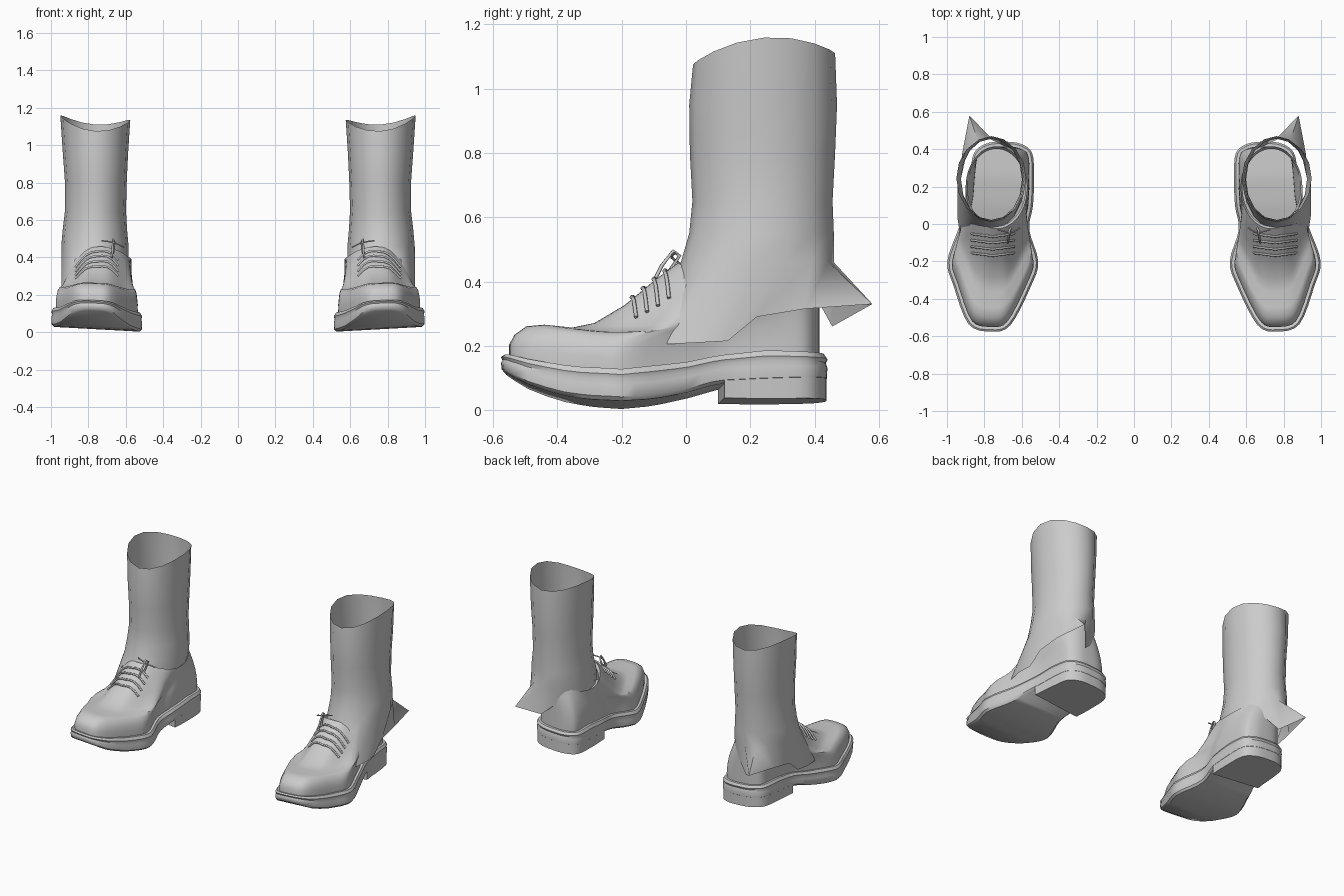
import bpy, bmesh, math
from mathutils import Vector
from mathutils.bvhtree import BVHTree

cube = bpy.data.objects.get("Cube")
if cube:
    bpy.data.objects.remove(cube)

grey = bpy.data.materials.new("light_grey")
grey.use_nodes = True
grey.diffuse_color = (0.6, 0.6, 0.6, 1)
grey.node_tree.nodes["Principled BSDF"].inputs["Base Color"].default_value = grey.diffuse_color


def finish(name, bm, angle=40):
    """Turn a bmesh into a smooth-shaded object mirrored to the other foot."""
    bmesh.ops.recalc_face_normals(bm, faces=bm.faces)
    mesh = bpy.data.meshes.new(name)
    bm.to_mesh(mesh)
    mesh.materials.append(grey)
    mesh.shade_smooth()
    mesh.set_sharp_from_angle(angle=math.radians(angle))
    ob = bpy.data.objects.new(name, mesh)
    bpy.context.collection.objects.link(ob)
    ob.modifiers.new("other_foot", 'MIRROR').use_mirror_merge = False
    return ob


def loft(bm, rings):
    """Skin a list of closed rings and return their vertices."""
    loops = [[bm.verts.new(p) for p in ring] for ring in rings]
    for a, b in zip(loops, loops[1:]):
        for i in range(len(a)):
            j = (i + 1) % len(a)
            bm.faces.new((a[i], a[j], b[j], b[i]))
    return loops


def cap(bm, loop):
    """Close a ring that is paired left to right with strips."""
    n = len(loop)
    for i in range(n // 2):
        quad = [loop[i], loop[i + 1], loop[(n - i - 1) % n], loop[-i]]
        bm.faces.new(list(dict.fromkeys(quad)))


def curve_at(points, y):
    """Smoothly interpolated height for a list of (y, z)."""
    if y <= points[0][0]:
        return points[0][1]
    for (y0, z0), (y1, z1) in zip(points, points[1:]):
        if y <= y1:
            return z0 + (z1 - z0) * (y - y0) / (y1 - y0)
    return points[-1][1]


def closed_spline(points, steps):
    out, n = [], len(points)
    for i in range(n):
        a, b, c, d = (Vector(points[(i + k) % n]) for k in (-1, 0, 1, 2))
        for s in range(steps):
            t = s / steps
            out.append(0.5 * (2 * b + (c - a) * t + (2 * a - 5 * b + 4 * c - d) * t * t
                              + (3 * b - a - 3 * c + d) * t ** 3))
    return out


# Footprint from toe tip, along the outer side, round the heel and back
footprint = closed_spline([
    (.765, -.575), (.885, -.535), (.965, -.33), (.998, -.2), (.94, -.03), (.89, .12),
    (.875, .27), (.855, .38), (.79, .43), (.70, .44), (.61, .43), (.545, .38), (.535, .25),
    (.54, .1), (.56, -.03), (.512, -.2), (.55, -.33), (.66, -.54)], 4)
N = len(footprint)
SOLE_TOP = [(-.58, .175), (-.48, .148), (-.35, .125), (-.2, .115), (0, .14), (.1, .163), (.25, .18), (.44, .175)]
SOLE_BOTTOM = [(-.58, .125), (-.5, .075), (-.4, .038), (-.3, .022), (-.2, .016), (-.1, .024), (0, .045), (.1, .075), (.44, .09)]


def inset(d):
    out = []
    for i, p in enumerate(footprint):
        t = (footprint[(i + 1) % N] - footprint[i - 1]).normalized()
        out.append(p + Vector((-t.y, t.x)) * d)
    return out


def roll(x):
    return (x - .755) * .055


# Sole with a welt
bm = bmesh.new()
rings = []
for d, f in ((.014, 0), (.002, .12), (0, .5), (.005, .68), (0, .82), (.01, 1), (.04, 1)):
    ring = []
    for x, y in inset(d):
        lo, hi = curve_at(SOLE_BOTTOM, y), curve_at(SOLE_TOP, y)
        ring.append((x, y, lo + (hi - lo) * f + roll(x)))
    rings.append(ring)
loops = loft(bm, rings)
cap(bm, loops[0])
cap(bm, loops[-1])
finish("sole", bm)

# Heel block
bm = bmesh.new()
back = [p for p in inset(.003) if p.y > .1]
levels = [[(x, y, z + roll(x) + .02 * max(0, y - .3)) for x, y in back] for z in (.03, .12)]
low, high = loft(bm, levels)
bm.faces.new(low)
bm.faces.new(high)
finish("heel", bm, 30)

# Shoe upper: each footprint point follows a path up to the collar
FRONT = [(0, 0), (0, .14), (.03, .24), (.1, .33), (.2, .345), (.36, .31), (.5, .36), (.68, .55), (.87, .83), (1, 1)]
SIDE = [(0, 0), (-.02, .12), (.02, .25), (.1, .38), (.2, .5), (.34, .61), (.48, .71), (.64, .8), (.82, .9), (1, 1)]
base = inset(.025)
rings = []
for (uf, hf), (us, hs) in zip(FRONT, SIDE):
    ring = []
    for i, p in enumerate(base):
        a = math.tau * i / N
        w = ((1 + math.cos(a)) / 2) ** 2
        u, h = us + (uf - us) * w, hs + (hf - hs) * w
        collar = Vector((.735 + .165 * math.sin(a), .195 - .22 * math.cos(a)))
        z0 = curve_at(SOLE_TOP, p.y) + roll(p.x) - .005
        z1 = .425 + .033 * math.cos(2 * a)
        q = p.lerp(collar, u)
        ring.append((q.x, q.y, z0 + (z1 - z0) * h))
    rings.append(ring)
# Collar rim turned inwards
rings.append([(.735 + (x - .735) * .94, .195 + (y - .195) * .94, z - .02) for x, y, z in rings[-1]])
bm = bmesh.new()
loft(bm, rings)
surface = BVHTree.FromBMesh(bm)
finish("shoe_upper", bm)

# Leg: ragged lower edge, front first, then outer side, back and inner side
hem = [(.76, -.03, .43), (.87, 0, .39), (.93, -.06, .205), (.945, .04, .21), (.935, .13, .215),
       (.93, .22, .29), (.92, .37, .315), (.88, .58, .33), (.77, .455, .26), (.66, .4, .36),
       (.61, .33, .38), (.59, .27, .38), (.585, .2, .38), (.6, .12, .38), (.64, .04, .4), (.69, -.01, .42)]


def leg_ring(cx, rx, cy, ry, z):
    ring = []
    for i in range(len(hem)):
        a = math.tau * i / len(hem)
        top = 1.12 - .027 * math.cos(2 * a) - .0175 * math.cos(a) + .012 * math.sin(a)
        ring.append((cx + rx * math.sin(a), cy - ry * math.cos(a), z or top))
    return ring


rings = [hem, leg_ring(.765, .18, .222, .238, .46), leg_ring(.765, .172, .235, .225, .55),
         leg_ring(.762, .163, .238, .218, .65), leg_ring(.76, .165, .238, .226, .8),
         leg_ring(.762, .174, .24, .23, .95), leg_ring(.763, .187, .243, .221, None)]
bm = bmesh.new()
loft(bm, rings)
finish("leg", bm, 60)


def tube(name, points, radius=.006):
    data = bpy.data.curves.new(name, 'CURVE')
    data.dimensions = '3D'
    data.bevel_depth = radius
    data.bevel_resolution = 1
    data.use_fill_caps = True
    spline = data.splines.new('POLY')
    spline.points.add(len(points) - 1)
    for sp, p in zip(spline.points, points):
        sp.co = (*p, 1)
    data.materials.append(grey)
    ob = bpy.data.objects.new(name, data)
    bpy.context.collection.objects.link(ob)
    ob.modifiers.new("other_foot", 'MIRROR').use_mirror_merge = False


# Laces resting on the vamp
for k in range(4):
    path = []
    for s in range(9):
        x, y = .64 + .23 * s / 8, -.17 + .034 * k + .015 * abs(s - 4) / 4
        hit = surface.ray_cast(Vector((x, y, 1)), Vector((0, 0, -1)))[0]
        path.append((x, y, (hit.z if hit else .4) + .007))
    tube(f"lace_{k + 1}", path)

# Lace knot: upright loop and two short ends
tube("lace_loop", [(.675, -.10, .40), (.67, -.075, .45), (.667, -.04, .495), (.66, -.02, .48), (.668, -.06, .42)])
tube("lace_end", [(.61, -.02, .455), (.65, -.045, .475), (.69, -.04, .485), (.73, -.03, .49)], .004)
